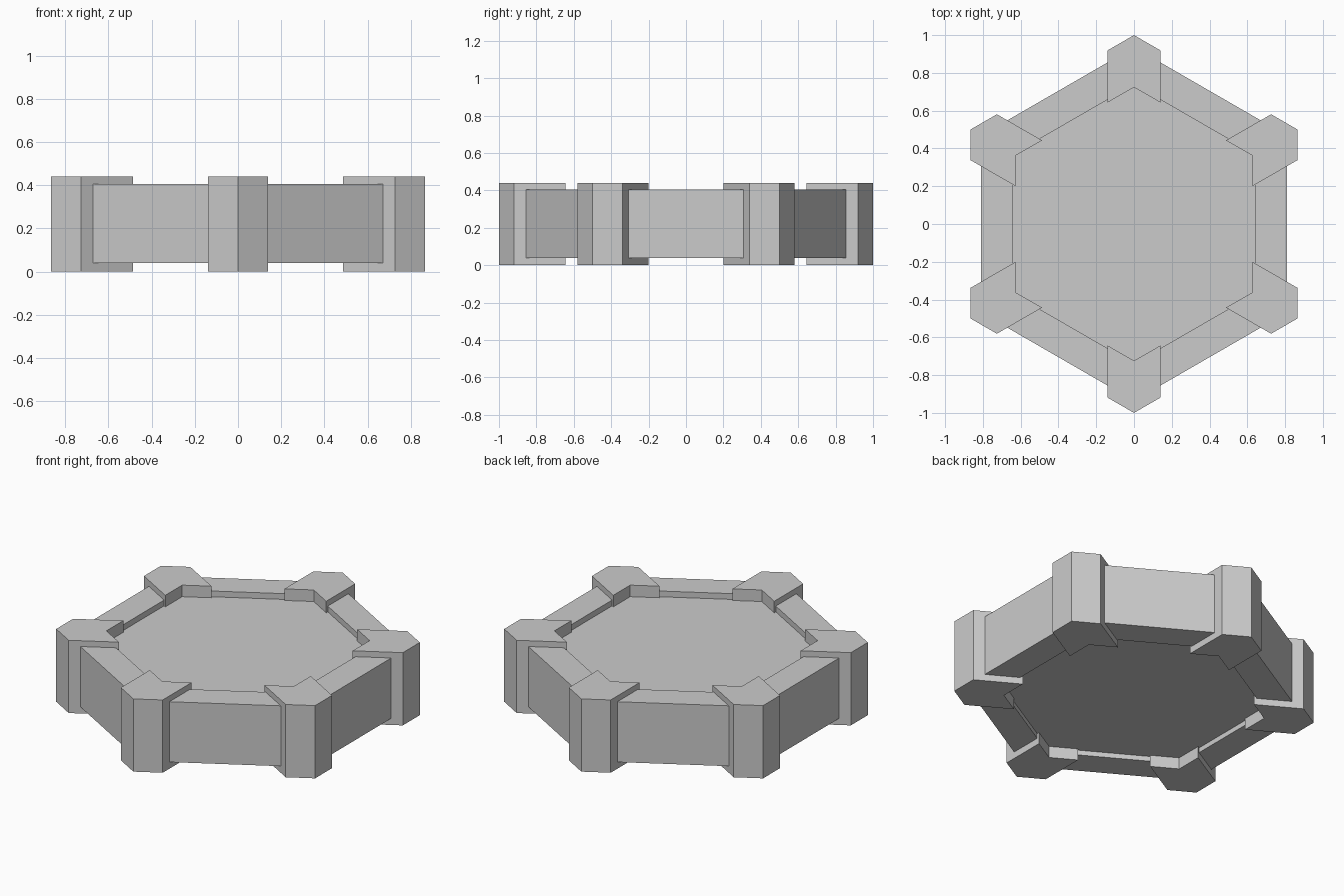
import bpy, bmesh
from math import radians, sin, cos
from mathutils import Matrix

cube = bpy.data.objects.get("Cube")
if cube:
    bpy.data.objects.remove(cube, do_unlink=True)

grey = bpy.data.materials.new("plain_grey")
grey.use_nodes = True
colour = (0.6, 0.6, 0.6, 1)
grey.diffuse_color = colour
grey.node_tree.nodes["Principled BSDF"].inputs["Base Color"].default_value = colour


def prism(name, outline, bottom, top, turn=0):
    """Extrude a flat outline upward, then turn it about the centre."""
    bm = bmesh.new()
    face = bm.faces.new([bm.verts.new((x, y, bottom)) for x, y in outline])
    new = bmesh.ops.extrude_face_region(bm, geom=[face])["geom"]
    verts = [v for v in new if isinstance(v, bmesh.types.BMVert)]
    bmesh.ops.translate(bm, verts=verts, vec=(0, 0, top - bottom))
    bmesh.ops.recalc_face_normals(bm, faces=bm.faces)
    bm.transform(Matrix.Rotation(radians(turn), 4, "Z"))
    mesh = bpy.data.meshes.new(name)
    bm.to_mesh(mesh)
    bm.free()
    mesh.materials.append(grey)
    obj = bpy.data.objects.new(name, mesh)
    bpy.context.collection.objects.link(obj)
    return obj


def corner(radius, angle):
    return radius * cos(radians(angle)), radius * sin(radians(angle))


# Recessed hexagonal slab between the walls
prism("centre_slab", [corner(0.76, 30 + 60 * i) for i in range(6)], 0.07, 0.37)

# Chevron-shaped post, pointing to +y before it is turned
post = [(0, 1), (-0.14, 0.919), (-0.14, 0.643),
        (0, 0.724), (0.14, 0.643), (0.14, 0.919)]

# Mitred wall segment on the +x side
wall = [corner(0.739, -30), corner(0.936, -30), corner(0.936, 30), corner(0.739, 30)]

for i in range(6):
    prism(f"corner_post_{i + 1}", post, 0, 0.44, 60 * i)
    prism(f"side_wall_{i + 1}", wall, 0.04, 0.405, 60 * i)
